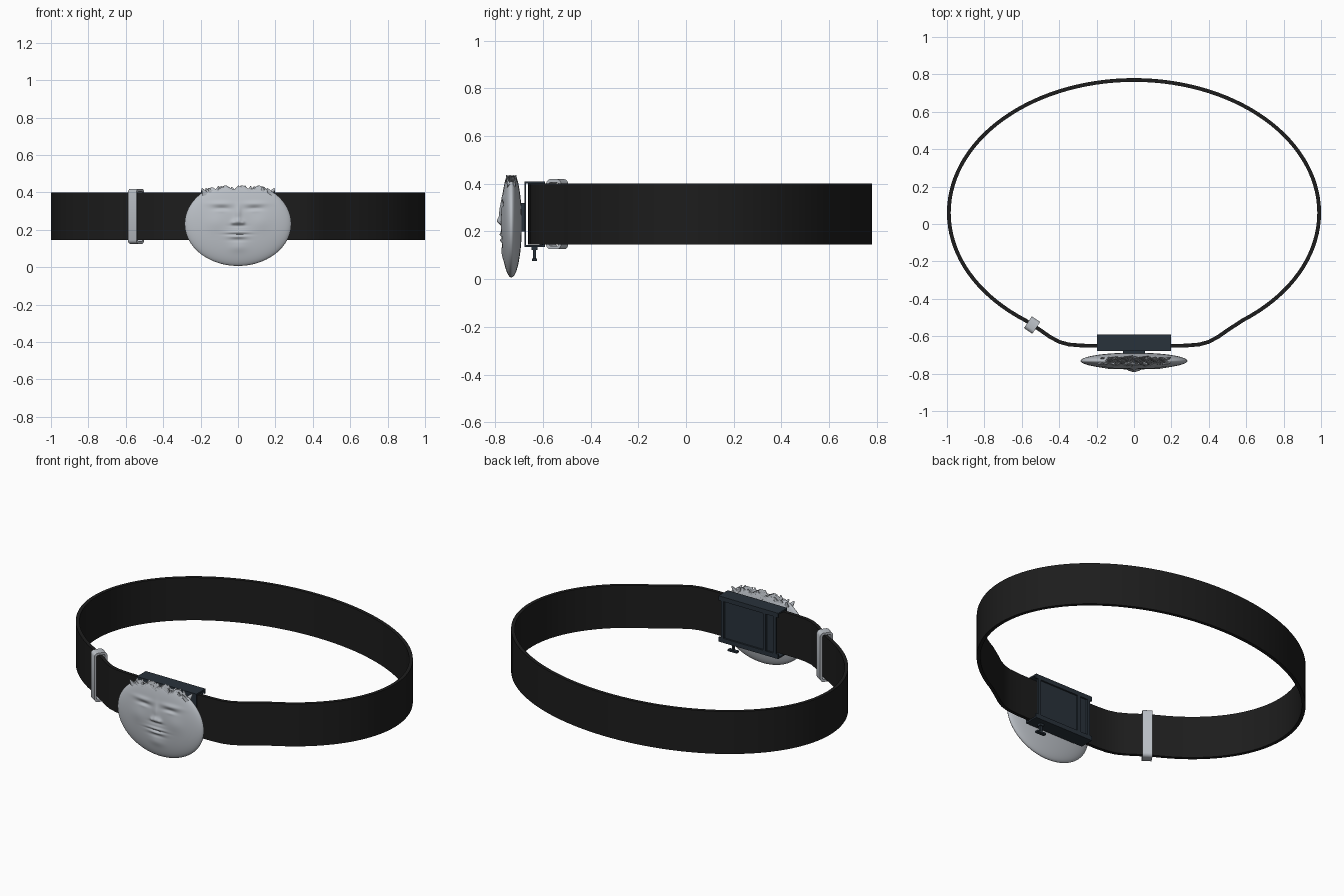
import bpy, bmesh, math, random
from mathutils import Matrix, Vector

random.seed(4)
if "Cube" in bpy.data.objects:
    bpy.data.objects.remove(bpy.data.objects["Cube"])


def material(name, rgb):
    mat = bpy.data.materials.new(name)
    mat.use_nodes = True
    mat.diffuse_color = (*rgb, 1)
    mat.node_tree.nodes["Principled BSDF"].inputs["Base Color"].default_value = (*rgb, 1)
    return mat


BLACK = material("black leather", (0.012, 0.012, 0.012))
STEEL = material("dark blue steel", (0.022, 0.032, 0.044))
SILVER = material("silver", (0.50, 0.53, 0.57))


def finish(name, bm, mat, smooth=None):
    bmesh.ops.recalc_face_normals(bm, faces=bm.faces[:])
    mesh = bpy.data.meshes.new(name)
    bm.to_mesh(mesh)
    bm.free()
    mesh.materials.append(mat)
    obj = bpy.data.objects.new(name, mesh)
    bpy.context.collection.objects.link(obj)
    if smooth:
        bpy.ops.object.select_all(action="DESELECT")
        obj.select_set(True)
        bpy.context.view_layer.objects.active = obj
        bpy.ops.object.shade_smooth_by_angle(angle=math.radians(smooth))
    return obj


def box(name, low, high, mat):
    bm = bmesh.new()
    low, high = Vector(low), Vector(high)
    size = high - low
    bmesh.ops.create_cube(bm, size=1, matrix=Matrix.Translation((low + high) / 2)
                          @ Matrix.Diagonal((*size, 1)))
    return finish(name, bm, mat)


def band(bm, inner, outer):
    """Join two closed rings, each a pair of matching edges, into a solid loop."""
    loops = [[bm.verts.new(p) for p in ring] for ring in (*outer, *reversed(inner))]
    count = len(loops[0])
    for a, b in zip(loops, loops[1:] + loops[:1]):
        for i in range(count):
            j = (i + 1) % count
            bm.faces.new((a[i], a[j], b[j], b[i]))


# Strap: an ellipse that flattens into a straight run behind the medallion
path = []
start = math.radians(-54)
for i in range(97):
    t = start + (math.pi - 2 * start) * i / 96
    path.append(Vector((0.99 * math.cos(t), 0.06 + 0.71 * math.sin(t))))
run = [(0.50, -0.568), (0.45, -0.603), (0.40, -0.630), (0.35, -0.644), (0.28, -0.650), (0.15, -0.652)]
path += [Vector((-x, y)) for x, y in run] + [Vector(p) for p in reversed(run)]

half = 0.01
inside, outside = [], []
for i, p in enumerate(path):
    tangent = (path[(i + 1) % len(path)] - path[i - 1]).normalized()
    normal = Vector((tangent.y, -tangent.x))
    outside.append(p + normal * half)
    inside.append(p - normal * half)
bm = bmesh.new()
band(bm, *[[[(p.x, p.y, z) for p in ring] for z in (0.145, 0.40)] for ring in (inside, outside)])
finish("strap", bm, BLACK, 35)


# Keeper: a rounded metal loop wrapped around the strap
def rounded(width, height, radius):
    points = []
    for k in range(20):
        a = math.tau * (k + 0.5) / 20
        c, s = math.cos(a), math.sin(a)
        points.append((math.copysign(width / 2 - radius, c) + radius * c,
                       math.copysign(height / 2 - radius, s) + radius * s))
    return points


bm = bmesh.new()
band(bm, *[[[(x, y, z) for y, z in rounded(w, h, r)] for x in (-0.027, 0.027)]
           for w, h, r in ((0.05, 0.268, 0.012), (0.076, 0.294, 0.022))])
keeper = finish("strap_keeper", bm, SILVER, 40)
keeper.location = (-0.545, -0.54, 0.272)
keeper.rotation_euler.z = math.radians(-34)

# Buckle: open-ended box with a window frame on the back
F, B, LOW, TOP, W = -0.678, -0.592, 0.135, 0.410, 0.198
box("buckle_front_plate", (-W, F, LOW), (W, F + 0.008, TOP), STEEL)
box("buckle_top_plate", (-W, F, TOP - 0.009), (W, B, TOP), STEEL)
box("buckle_bottom_plate", (-W, F, LOW), (W, B, LOW + 0.009), STEEL)
box("buckle_back_panel", (-0.165, B - 0.022, LOW + 0.009), (0.165, B - 0.012, TOP - 0.009), STEEL)
for name, z in (("lower", LOW + 0.009), ("upper", TOP - 0.027)):
    box("buckle_" + name + "_rail", (-W, B - 0.010, z), (W, B, z + 0.018), STEEL)
for name, x in (("left", 0.165), ("inner", -0.115), ("right", -0.183)):
    box("buckle_" + name + "_post", (x, B - 0.012, LOW + 0.009), (x + 0.018, B, TOP - 0.009), STEEL)

# Release pin below the buckle
box("pin_stem", (0.124, -0.641, 0.08), (0.136, -0.629, LOW), STEEL)
box("pin_foot", (0.10, -0.646, 0.076), (0.16, -0.624, 0.086), STEEL)
box("pin_collar", (0.118, -0.647, 0.122), (0.142, -0.623, LOW), STEEL)
box("medallion_mount", (-0.06, -0.70, 0.20), (0.06, F, 0.32), STEEL)


# Medallion: a flattened disc with a face in relief and a ragged crown
def bump(x, z, cx, cz, sx, sz):
    return math.exp(-((x - cx) / sx) ** 2 - ((z - cz) / sz) ** 2)


def relief(x, z):
    ax = abs(x)
    h = 0.013 * bump(x, z, 0, 0.243, 0.024, 0.016)           # nose tip
    h += 0.008 * bump(x, z, 0, 0.285, 0.016, 0.045)          # nose bridge
    h += 0.006 * bump(ax, z, 0.026, 0.238, 0.012, 0.010)     # nostrils
    h -= 0.005 * bump(x, z, 0, 0.222, 0.04, 0.009)
    h += 0.005 * bump(ax, z, 0.095, 0.340, 0.060, 0.013)     # brows
    h -= 0.007 * bump(ax, z, 0.085, 0.313, 0.045, 0.013)     # eye sockets
    h += 0.003 * bump(ax, z, 0.090, 0.302, 0.030, 0.009)     # eyelids
    h += 0.004 * bump(ax, z, 0.120, 0.240, 0.050, 0.045)     # cheeks
    h += 0.006 * bump(x, z, 0, 0.187, 0.055, 0.008)          # upper lip
    h -= 0.004 * bump(x, z, 0, 0.175, 0.060, 0.005)          # mouth line
    h += 0.006 * bump(x, z, 0, 0.163, 0.042, 0.008)          # lower lip
    h -= 0.003 * bump(x, z, 0, 0.145, 0.050, 0.009)
    h += 0.004 * bump(x, z, 0, 0.105, 0.045, 0.025)          # chin
    return h


bm = bmesh.new()
bmesh.ops.create_icosphere(bm, subdivisions=7, radius=1)
for v in bm.verts:
    x, y, z = v.co
    front = max(0, min(1, -y * 3))
    px, pz = 0.285 * x, 0.232 + 0.225 * z
    rim = 0.418 + 0.010 * math.sin(70 * px) + 0.009 * math.sin(131 * px + 60 * y)
    py = -0.732 + 0.044 * y - front * relief(px, pz)
    v.co = (px, py, min(pz, rim))
finish("medallion_face", bm, SILVER, 50)

# Pointed locks along the crown
bm = bmesh.new()
for i in range(11):
    x = -0.175 + 0.035 * i
    height = random.uniform(0.035, 0.055)
    z = 0.412 - 0.25 * x * x
    for side in (-1, 1):
        place = (Matrix.Translation((x + 0.008 * side, -0.732 + 0.014 * side, z))
                 @ Matrix.Rotation(random.uniform(-0.7, 0.7), 4, "Y")
                 @ Matrix.Rotation(-0.25 * side, 4, "X")
                 @ Matrix.Diagonal((1, 0.5, 1, 1)))
        bmesh.ops.create_cone(bm, cap_ends=True, segments=6, radius1=0.02, radius2=0.004,
                              depth=height, matrix=place)
finish("medallion_crown", bm, SILVER)
